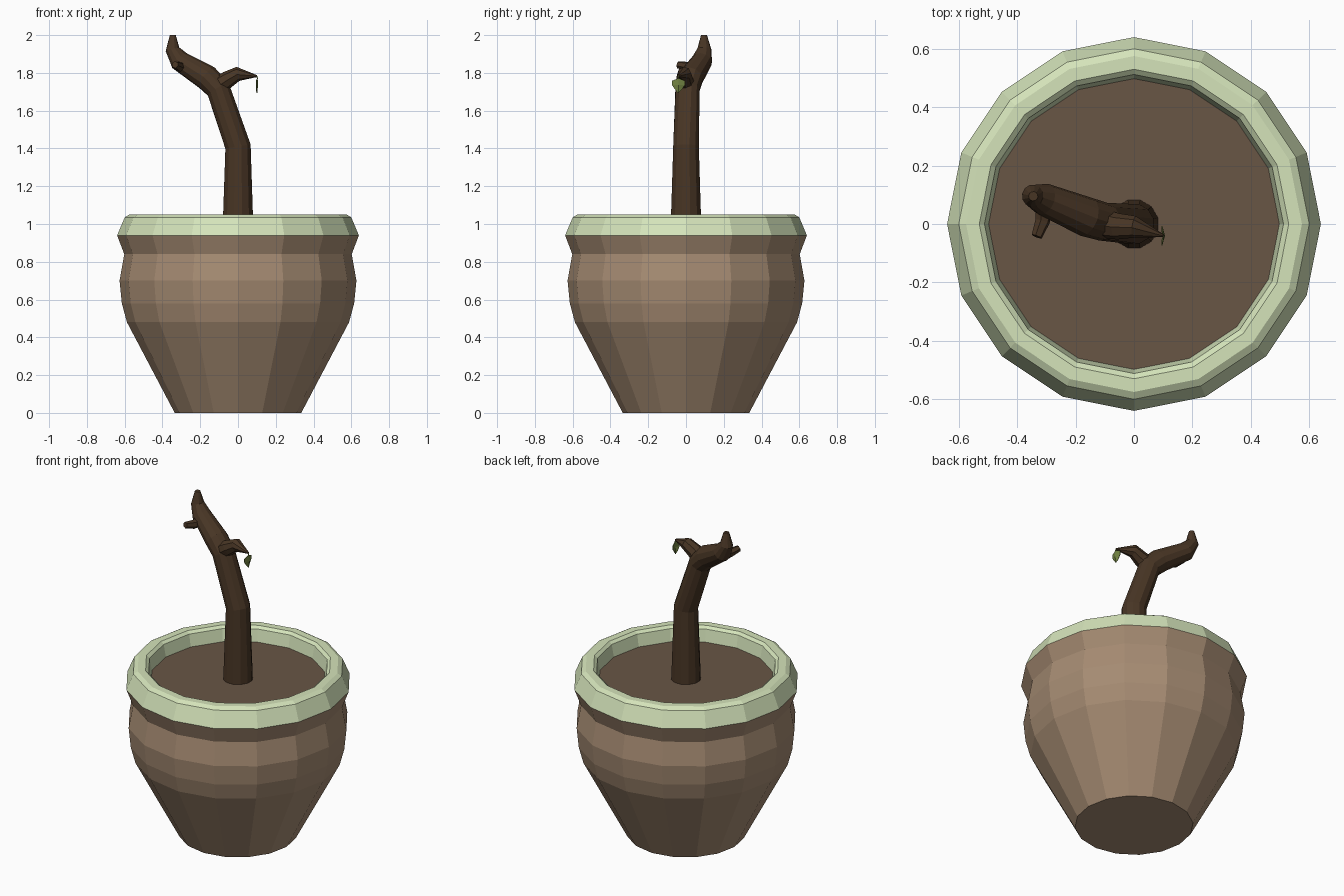
import bpy, bmesh, math
from mathutils import Vector

if "Cube" in bpy.data.objects:
    bpy.data.objects.remove(bpy.data.objects["Cube"])


def material(name, rgb):
    m = bpy.data.materials.new(name)
    m.diffuse_color = (*rgb, 1)
    m.use_nodes = True
    m.node_tree.nodes["Principled BSDF"].inputs["Base Color"].default_value = m.diffuse_color
    return m


CLAY = material("clay", (0.38, 0.26, 0.17))
GLAZE = material("pale_green_glaze", (0.66, 0.77, 0.49))
SOIL = material("soil", (0.14, 0.092, 0.06))
BARK = material("bark", (0.065, 0.036, 0.018))
LEAF = material("leaf_green", (0.17, 0.23, 0.055))


def finish(name, bm, mat, solid=True):
    if solid:
        bmesh.ops.recalc_face_normals(bm, faces=bm.faces)
    mesh = bpy.data.meshes.new(name)
    bm.to_mesh(mesh)
    bm.free()
    mesh.materials.append(mat)
    obj = bpy.data.objects.new(name, mesh)
    bpy.context.collection.objects.link(obj)
    return obj


def skin(bm, rings, cap_start, cap_end):
    n = len(rings[0])
    for a, b in zip(rings, rings[1:]):
        for i in range(n):
            j = (i + 1) % n
            bm.faces.new((a[i], a[j], b[j], b[i]))
    if cap_start:
        bm.faces.new(rings[0][::-1])
    if cap_end:
        bm.faces.new(rings[-1])


def lathe(name, profile, mat, cap_start=False, cap_end=False, n=16):
    bm = bmesh.new()
    rings = [[bm.verts.new((r * math.cos(math.tau * i / n),
                            r * math.sin(math.tau * i / n), z))
              for i in range(n)] for r, z in profile]
    skin(bm, rings, cap_start, cap_end)
    return finish(name, bm, mat, solid=False)


def limb(name, path, mat, n):
    """Tapered tube through (x, y, z, radius) points."""
    bm = bmesh.new()
    pts = [Vector(p[:3]) for p in path]
    steps = [(b - a).normalized() for a, b in zip(pts, pts[1:])]
    side, rings = None, []
    for k, p in enumerate(pts):
        t = (steps[max(k - 1, 0)] + steps[min(k, len(steps) - 1)]).normalized()
        if side is None:
            side = t.orthogonal()
        side = (side - t * side.dot(t)).normalized()
        up = t.cross(side)
        r = path[k][3]
        rings.append([bm.verts.new(p + r * (side * math.cos(math.tau * i / n)
                                            + up * math.sin(math.tau * i / n)))
                      for i in range(n)])
    skin(bm, rings, True, True)
    return finish(name, bm, mat)


# Pot body, glazed rim and soil
lathe("pot_body", [(0.335, 0), (0.588, 0.48), (0.615, 0.58), (0.627, 0.70),
                   (0.602, 0.84), (0.64, 0.94)], CLAY, cap_start=True)
lathe("pot_rim", [(0.64, 0.94), (0.60, 1.035), (0.575, 1.05), (0.53, 1.05),
                  (0.512, 1.035), (0.496, 0.95)], GLAZE)
lathe("soil", [(0.498, 0.96)], SOIL, cap_end=True)

# Bare trunk bending into the upper branch
limb("trunk", [(0, 0, 0.95, 0.085), (0, 0, 1.41, 0.07),
               (-0.105, 0.008, 1.715, 0.066), (-0.165, 0.025, 1.775, 0.068),
               (-0.31, 0.085, 1.865, 0.055), (-0.347, 0.097, 1.925, 0.038),
               (-0.345, 0.095, 2.0, 0.016)], BARK, 12)

# Short side twigs
limb("twig_right", [(-0.10, 0.0, 1.735, 0.05), (-0.055, -0.008, 1.765, 0.045),
                    (0.0, -0.01, 1.795, 0.038), (0.10, -0.04, 1.783, 0.005)], BARK, 8)
limb("twig_stub", [(-0.305, 0.07, 1.835, 0.032), (-0.313, 0.01, 1.833, 0.026),
                   (-0.333, -0.043, 1.843, 0.019)], BARK, 6)

# Hanging leaf, folded along its midrib
bm = bmesh.new()
rib = [(0.104, -0.04, 1.772), (0.106, -0.04, 1.735), (0.102, -0.04, 1.693)]
mid = [bm.verts.new(p) for p in rib]
for s in (-1, 1):
    edge = [bm.verts.new((0.097, -0.04 + s * w, z))
            for w, z in ((0.034, 1.758), (0.034, 1.735), (0.016, 1.71))]
    bm.faces.new((mid[0], edge[0], edge[1], mid[1]))
    bm.faces.new((mid[1], edge[1], edge[2], mid[2]))
leaf = finish("leaf", bm, LEAF)
leaf.modifiers.new("thickness", 'SOLIDIFY').thickness = 0.003
limb("leaf_stem", [(0.097, -0.04, 1.785, 0.004), (0.104, -0.04, 1.768, 0.003)], LEAF, 5)
